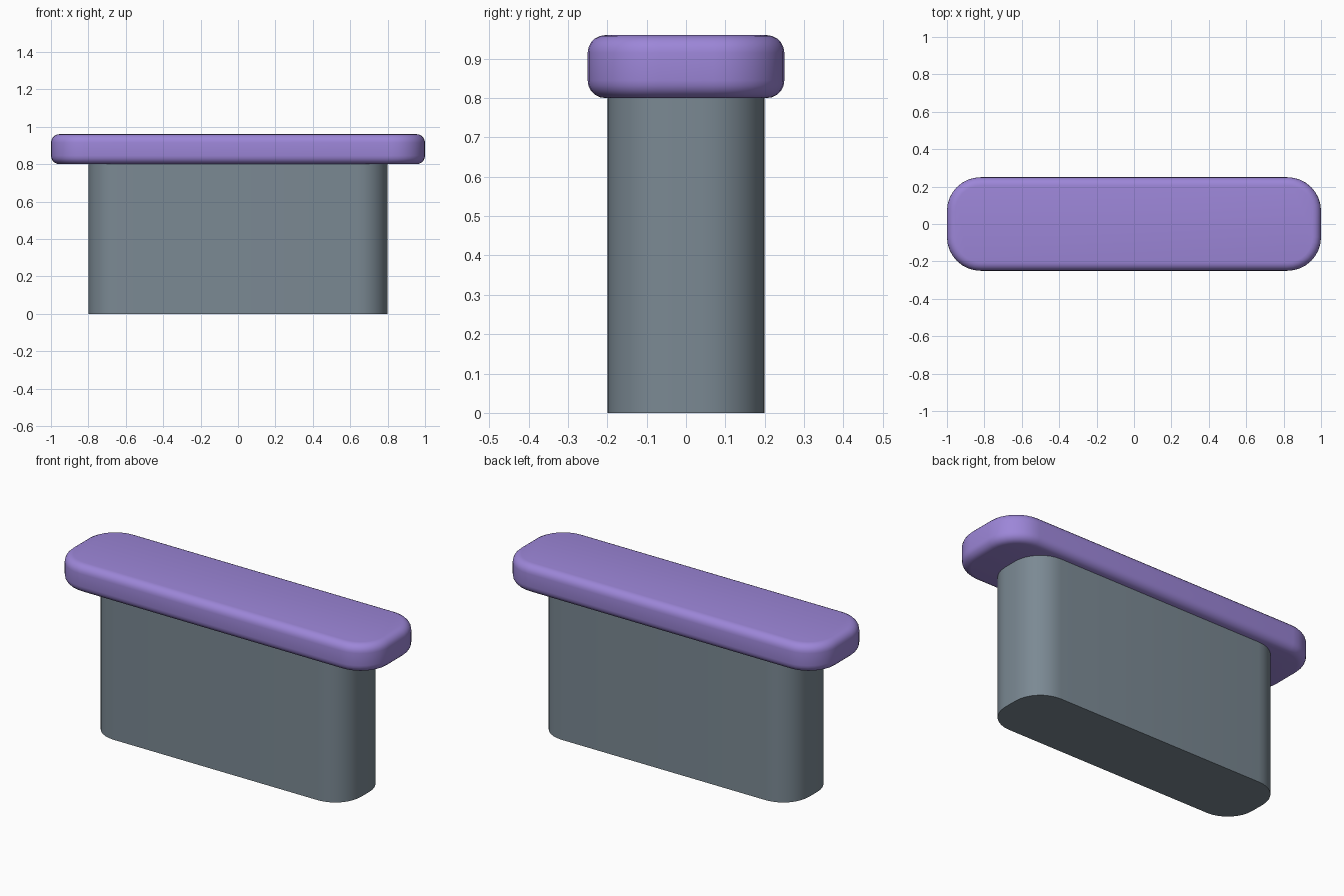
import bpy, bmesh, math

if "Cube" in bpy.data.objects:
    bpy.data.objects.remove(bpy.data.objects["Cube"])


def material(name, srgb):
    color = [(c / 255) ** 2.2 for c in srgb] + [1]
    mat = bpy.data.materials.new(name)
    mat.use_nodes = True
    mat.diffuse_color = color
    mat.node_tree.nodes["Principled BSDF"].inputs["Base Color"].default_value = color
    return mat


def rounded_block(name, size, bottom, corner, rim, mat):
    """Box with rounded upright corners and optionally rounded rims."""
    bm = bmesh.new()
    bmesh.ops.create_cube(bm, size=1)
    bmesh.ops.scale(bm, vec=size, verts=bm.verts)
    bmesh.ops.translate(bm, vec=(0, 0, bottom + size[2] / 2), verts=bm.verts)

    # Round the four upright corners
    upright = [e for e in bm.edges if abs(e.verts[0].co.z - e.verts[1].co.z) > 0.01]
    bmesh.ops.bevel(bm, geom=upright, offset=corner, offset_type='OFFSET',
                    segments=8, profile=0.5, affect='EDGES')

    # Soften the top and bottom rims
    if rim:
        rims = [e for e in bm.edges if abs(e.verts[0].co.z - e.verts[1].co.z) < 0.001]
        bmesh.ops.bevel(bm, geom=rims, offset=rim, offset_type='OFFSET',
                        segments=5, profile=0.5, affect='EDGES')
    bmesh.ops.recalc_face_normals(bm, faces=bm.faces)

    mesh = bpy.data.meshes.new(name)
    bm.to_mesh(mesh)
    bm.free()
    mesh.materials.append(mat)
    obj = bpy.data.objects.new(name, mesh)
    bpy.context.collection.objects.link(obj)
    bpy.ops.object.select_all(action='DESELECT')
    obj.select_set(True)
    bpy.context.view_layer.objects.active = obj
    bpy.ops.object.shade_smooth_by_angle(angle=math.radians(35))
    return obj


grey = material("slate grey", (122, 136, 146))
purple = material("soft purple", (155, 133, 215))

# Pedestal and overhanging top
rounded_block("pedestal", (1.6, 0.4, 0.8), 0, 0.16, 0, grey)
rounded_block("counter_top", (2.0, 0.5, 0.16), 0.8, 0.18, 0.045, purple)
